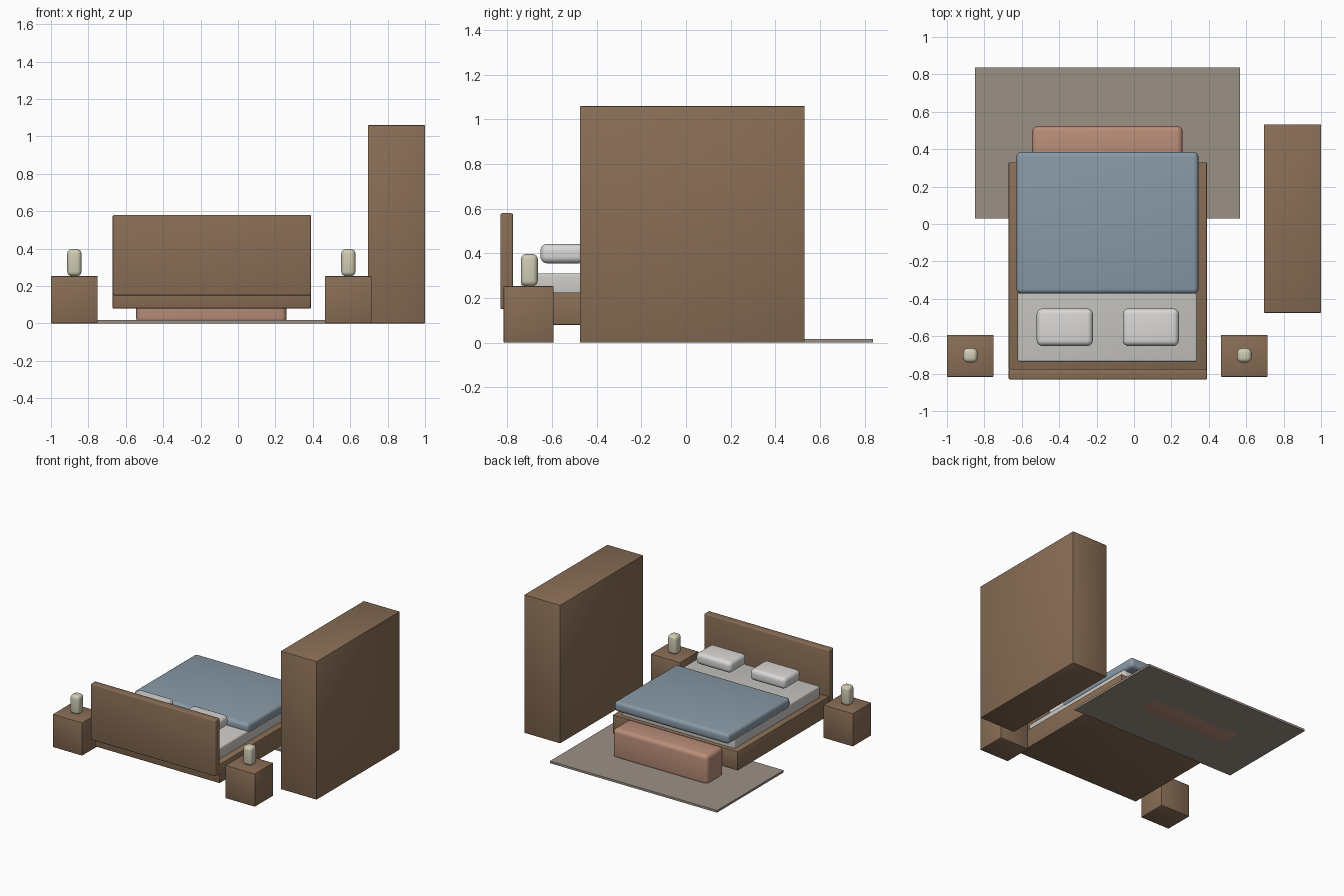
import bpy
import math

cube = bpy.data.objects.get("Cube")
if cube:
    bpy.data.objects.remove(cube, do_unlink=True)


def material(name, colour):
    mat = bpy.data.materials.new(name)
    mat.use_nodes = True
    mat.diffuse_color = (*colour, 1)
    node = next(n for n in mat.node_tree.nodes if n.type == 'BSDF_PRINCIPLED')
    node.inputs["Base Color"].default_value = (*colour, 1)
    node.inputs["Roughness"].default_value = 0.8
    return mat


WOOD = material("brown wood", (0.25, 0.155, 0.092))
LINEN = material("pale linen", (0.60, 0.585, 0.56))
WHITE = material("pillow white", (0.70, 0.69, 0.68))
BLUE = material("dusty blue", (0.25, 0.32, 0.38))
CLAY = material("clay pink", (0.49, 0.27, 0.19))
TAUPE = material("taupe rug", (0.33, 0.28, 0.235))
CREAM = material("cream shade", (0.63, 0.60, 0.46))


def box(name, xs, ys, zs, mat, bevel=0.0, segments=1):
    """Box between the given limits, with its edges rounded."""
    spans = (xs, ys, zs)
    bpy.ops.mesh.primitive_cube_add(size=1, location=[sum(s) / 2 for s in spans])
    obj = bpy.context.object
    obj.name = name
    obj.scale = [s[1] - s[0] for s in spans]
    bpy.ops.object.transform_apply(location=False, rotation=False, scale=True)
    obj.data.materials.append(mat)
    if bevel:
        mod = obj.modifiers.new("rounding", 'BEVEL')
        mod.width = bevel
        mod.segments = segments
        mod.limit_method = 'ANGLE'
        bpy.ops.object.modifier_apply(modifier=mod.name)
        bpy.ops.object.shade_smooth_by_angle(angle=math.radians(40))
    return obj


# Bed
box("bed_frame", (-0.67, 0.39), (-0.78, 0.33), (0.08, 0.225), WOOD, 0.004, 2)
box("headboard", (-0.67, 0.39), (-0.832, -0.775), (0.15, 0.58), WOOD, 0.008, 3)
box("mattress", (-0.622, 0.338), (-0.737, 0.3), (0.2, 0.31), LINEN, 0.012, 3)
box("duvet", (-0.628, 0.344), (-0.372, 0.385), (0.285, 0.362), BLUE, 0.025, 4)
for side, x in (("right", -0.37), ("left", 0.09)):
    box(side + "_pillow", (x - 0.15, x + 0.15), (-0.652, -0.452),
        (0.355, 0.442), WHITE, 0.03, 5)

# Nightstands with lamps
for side, x in (("right", -0.875), ("left", 0.59)):
    box(side + "_nightstand", (x - 0.125, x + 0.125), (-0.817, -0.593),
        (0, 0.253), WOOD, 0.004, 2)
    box(side + "_lamp", (x - 0.038, x + 0.038), (-0.74, -0.664),
        (0.253, 0.397), CREAM, 0.024, 4)

# Wardrobe
box("wardrobe", (0.695, 1.0), (-0.475, 0.532), (0, 1.06), WOOD, 0.004, 2)

# Bench standing through the rug at the foot of the bed
box("bench", (-0.545, 0.26), (0.32, 0.523), (0, 0.23), CLAY, 0.03, 4)
box("rug", (-0.85, 0.567), (0.03, 0.838), (0.0005, 0.017), TAUPE)
